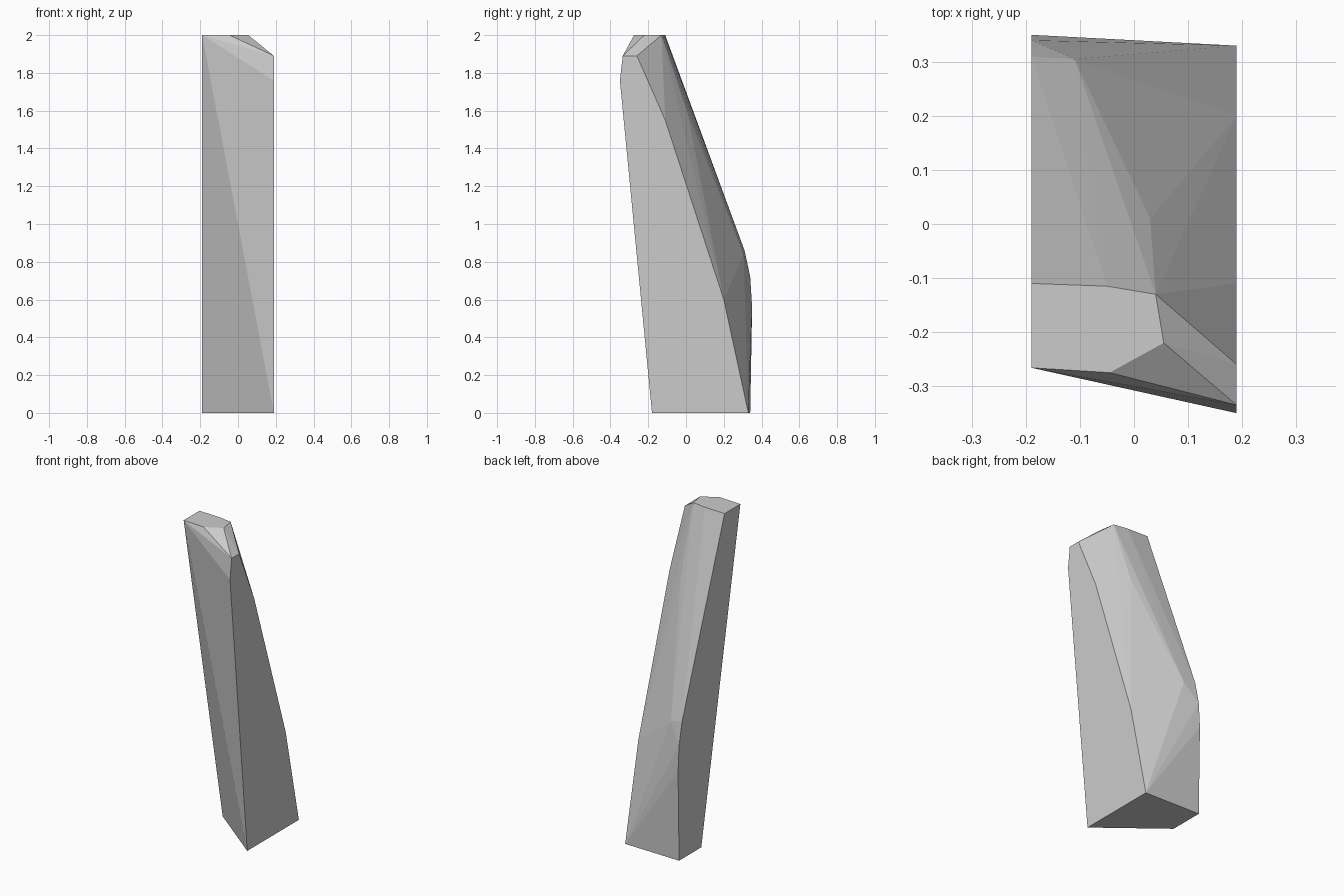
import bpy
import bmesh

cube = bpy.data.objects.get("Cube")
if cube:
    bpy.data.objects.remove(cube)

HALF = 0.19

# Flat side outlines as (y, z)
right_outline = [(-0.18, 0), (0.33, 0), (0.2, 0.6), (-0.11, 1.55),
                 (-0.26, 1.89), (-0.335, 1.89), (-0.35, 1.76)]
left_outline = [(0.12, 0), (0.34, 0), (0.35, 0.56), (0.34, 0.72),
                (0.31, 0.86), (-0.11, 2), (-0.266, 2)]
# Tip and back ridge points between the sides
tip = [(-0.05, -0.115, 2), (0.04, -0.13, 2), (0.055, -0.22, 2), (-0.045, -0.275, 2)]
ridge = [(-0.11, 0.305, 0.84), (0.03, 0.01, 1.58)]

points = [(HALF, y, z) for y, z in right_outline]
points += [(-HALF, y, z) for y, z in left_outline]
points += tip + ridge

# Faceted slab wrapped around the outlines
bm = bmesh.new()
for p in points:
    bm.verts.new(p)
bmesh.ops.convex_hull(bm, input=bm.verts[:])
bmesh.ops.dissolve_limit(bm, angle_limit=0.005, verts=bm.verts[:], edges=bm.edges[:])
bmesh.ops.recalc_face_normals(bm, faces=bm.faces[:])
mesh = bpy.data.meshes.new("stone_slab")
bm.to_mesh(mesh)
bm.free()

# Grey stone
stone = bpy.data.materials.new("grey_stone")
stone.use_nodes = True
colour = (0.6, 0.6, 0.6, 1)
stone.diffuse_color = colour
stone.node_tree.nodes["Principled BSDF"].inputs["Base Color"].default_value = colour
mesh.materials.append(stone)

slab = bpy.data.objects.new("stone_slab", mesh)
bpy.context.collection.objects.link(slab)
